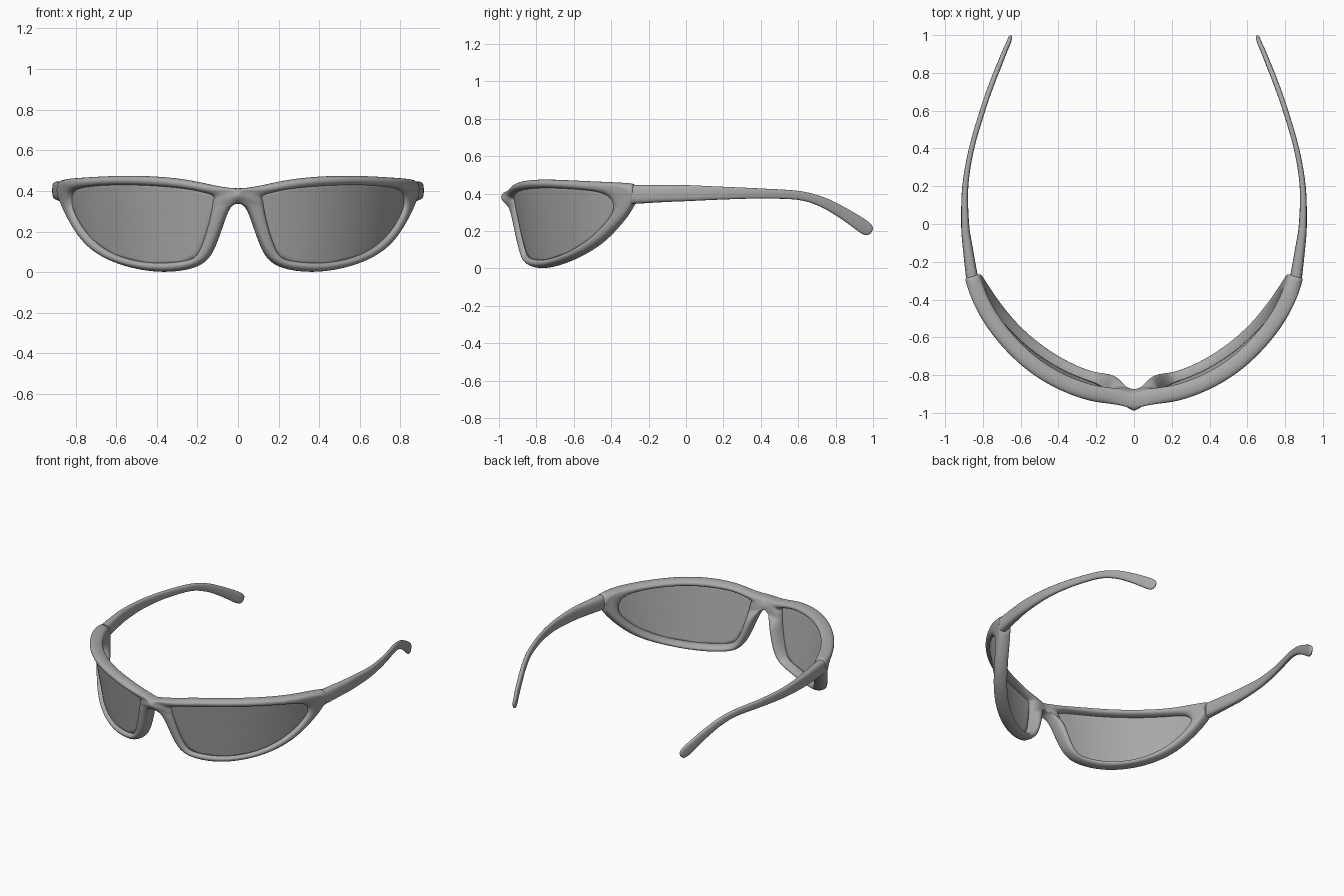
import bpy, bmesh, math
from mathutils import Vector

if "Cube" in bpy.data.objects:
    bpy.data.objects.remove(bpy.data.objects["Cube"])

CY = -0.03  # y of the vertical axis the front wraps around

grey = bpy.data.materials.new("dark_grey")
grey.diffuse_color = (.4, .4, .4, 1)
grey.use_nodes = True
grey.node_tree.nodes["Principled BSDF"].inputs["Base Color"].default_value = grey.diffuse_color


def wrap(deg, z, d=0.0):
    """Point on the tilted, curved lens shell, pushed outward by d."""
    r = 0.83 + 0.07 * z / 0.42 + d
    a = math.radians(deg)
    return Vector((r * math.sin(a), CY - r * math.cos(a), z))


def make(name, bm):
    bmesh.ops.recalc_face_normals(bm, faces=bm.faces)
    me = bpy.data.meshes.new(name)
    bm.to_mesh(me)
    bm.free()
    me.materials.append(grey)
    ob = bpy.data.objects.new(name, me)
    bpy.context.collection.objects.link(ob)
    bpy.ops.object.select_all(action='DESELECT')
    ob.select_set(True)
    bpy.context.view_layer.objects.active = ob
    return ob


def mirror(ob):
    m = ob.modifiers.new("mirror", 'MIRROR')
    m.merge_threshold = 0.0005


# Rim stations around one lens: opening (angle, z), outer edge (angle, z)
SEC = [
    (7.6, .376, 0, .408), (7.8, .350, 0, .375), (8.0, .325, 0, .339),
    (8.4, .298, 2.3, .322), (9.0, .26, 4.4, .26), (11.1, .16, 7.6, .135),
    (13.8, .085, 11.4, .053), (18, .055, 18.5, .012), (30.9, .045, 31, .005),
    (46.2, .09, 46.5, .05), (58.1, .18, 59.4, .13), (64.5, .27, 68.3, .24),
    (66.5, .33, 73.5, .344), (64, .395, 73.5, .442), (54.4, .42, 58, .462),
    (36.1, .43, 36, .474), (18.9, .415, 18, .458), (11.5, .395, 7.5, .425)]
# Rim cross-section: (opening-to-edge fraction, radial offset)
PROFILE = [(0, .012), (.25, .03), (.7, .03), (1, .008),
           (1, -.025), (.75, -.05), (.3, -.05), (0, -.025)]
# Special offsets for profile points 2 to 5: bridge, then hinge ends
EDGE = {0: (.04, .045, -.025, -.04), 1: (.05, .068, -.045, -.048),
        2: (.04, .038, -.038, -.046), 3: (.033, .022, -.04, -.056),
        12: (.03, .026, -.04, -.05), 13: (.03, .024, -.045, -.05)}
DEEP = {4: -.026, 5: -.022, 6: -.01}  # nose pads

# Front frame: half cage, mirrored, then subdivided
bm = bmesh.new()
crease = bm.edges.layers.float.new("crease_edge")
rings = []
for i, (ia, iz, oa, oz) in enumerate(SEC):
    ring = []
    for j, (t, d) in enumerate(PROFILE):
        if i in EDGE and 2 <= j <= 5:
            d = EDGE[i][j - 2]
        if j in (4, 5, 6):
            d += DEEP.get(i, 0)
        ring.append(bm.verts.new(wrap(ia + (oa - ia) * t, iz + (oz - iz) * t, d)))
    rings.append(ring)
n = len(SEC)
for i in range(n):
    a, b = rings[i], rings[(i + 1) % n]
    for j in range(8):
        if j == 3 and i in (0, 1):
            continue  # the bridge stays open to join its mirror image
        k = (j + 1) % 8
        f = bm.faces.new((a[j], a[k], b[k], b[j]))
        if j == 3 and i == 12:
            for e in f.edges:
                e[crease] = 0.8
frame = make("front_frame", bm)
mirror(frame)
bpy.ops.object.modifier_apply(modifier="mirror")
sub = frame.modifiers.new("subdivision", 'SUBSURF')
sub.levels = sub.render_levels = 3
# Push the cage out so the smooth surface passes near the stations
target = [v.co.copy() for v in frame.data.vertices]
for _ in range(2):
    dg = bpy.context.evaluated_depsgraph_get()
    ev = frame.evaluated_get(dg)
    limit = [v.co.copy() for v in ev.to_mesh().vertices]
    ev.to_mesh_clear()
    for i, v in enumerate(frame.data.vertices):
        v.co += (target[i] - limit[i]) * 0.75
    frame.data.update()
bpy.ops.object.shade_smooth()

# Lenses: curved sheet that tucks into the rim
loop = []
for i in range(n):
    p, q = [(s[0] + (s[2] - s[0]) * .3, s[1] + (s[3] - s[1]) * .3)
            for s in (SEC[i], SEC[(i + 1) % n])]
    loop += [(p[0] + (q[0] - p[0]) * k / 4, p[1] + (q[1] - p[1]) * k / 4) for k in range(4)]
c = (36, .25)
bm = bmesh.new()
rings = [[bm.verts.new(wrap(c[0] + (a - c[0]) * k / 10, c[1] + (z - c[1]) * k / 10))
          for a, z in loop] for k in range(1, 11)]
mid = bm.verts.new(wrap(*c))
m = len(loop)
for i in range(m):
    j = (i + 1) % m
    bm.faces.new((mid, rings[0][i], rings[0][j]))
    for a, b in zip(rings, rings[1:]):
        bm.faces.new((a[i], b[i], b[j], a[j]))
lens = make("lenses", bm)
bpy.ops.object.shade_smooth()
sol = lens.modifiers.new("thickness", 'SOLIDIFY')
sol.thickness = 0.012
sol.offset = 0
mirror(lens)

# Temple arms: x, y, z, half height, half thickness along the path
ARM = [(.857, -.288, .395, .051, .032), (.881, -.12, .400, .046, .026),
       (.894, 0, .402, .043, .021), (.893, .2, .402, .034, .016),
       (.860, .4, .400, .027, .014), (.802, .6, .390, .024, .014),
       (.761, .72, .358, .027, .014), (.722, .82, .307, .031, .014),
       (.686, .91, .250, .036, .013), (.666, .956, .218, .037, .012),
       (.657, .981, .203, .029, .010), (.654, .991, .197, .016, .006)]


def spline(pts, steps):
    out = []
    for i in range(len(pts) - 1):
        p0, p1, p2, p3 = (pts[max(0, min(len(pts) - 1, i + k))] for k in (-1, 0, 1, 2))
        for s in range(steps):
            t = s / steps
            out.append([.5 * (2 * b + (c - a) * t + (2 * a - 5 * b + 4 * c - d) * t * t
                              + (3 * b - a - 3 * c + d) * t ** 3)
                        for a, b, c, d in zip(p0, p1, p2, p3)])
    return out + [list(pts[-1])]


path = spline(ARM, 5)
bm = bmesh.new()
rings = []
for i, p in enumerate(path):
    tan = Vector(path[min(i + 1, len(path) - 1)][:3]) - Vector(path[max(i - 1, 0)][:3])
    tan.normalize()
    side = tan.cross(Vector((0, 0, 1))).normalized()
    up = side.cross(tan)
    ring = []
    for k in range(20):
        a = 2 * math.pi * k / 20
        ca, sa = math.cos(a), math.sin(a)
        u = math.copysign(abs(ca) ** .7, ca) * p[4]
        v = math.copysign(abs(sa) ** .7, sa) * p[3]
        ring.append(bm.verts.new(Vector(p[:3]) + side * u + up * v))
    rings.append(ring)
for a, b in zip(rings, rings[1:]):
    for k in range(20):
        j = (k + 1) % 20
        bm.faces.new((a[k], a[j], b[j], b[k]))
bm.faces.new(rings[0])
end = bm.verts.new(Vector(path[-1][:3]) + tan * .004)
for k in range(20):
    bm.faces.new((rings[-1][k], rings[-1][(k + 1) % 20], end))
arm = make("temple_arms", bm)
bpy.ops.object.shade_smooth_by_angle(angle=math.radians(60))
mirror(arm)

# Hinge barrels inside the joints
bm = bmesh.new()
bmesh.ops.create_cone(bm, cap_ends=True, segments=16, radius1=.016, radius2=.016, depth=.06)
bmesh.ops.translate(bm, verts=bm.verts, vec=(.845, -.285, .395))
hinge = make("hinges", bm)
bpy.ops.object.shade_smooth_by_angle(angle=math.radians(40))
mirror(hinge)
